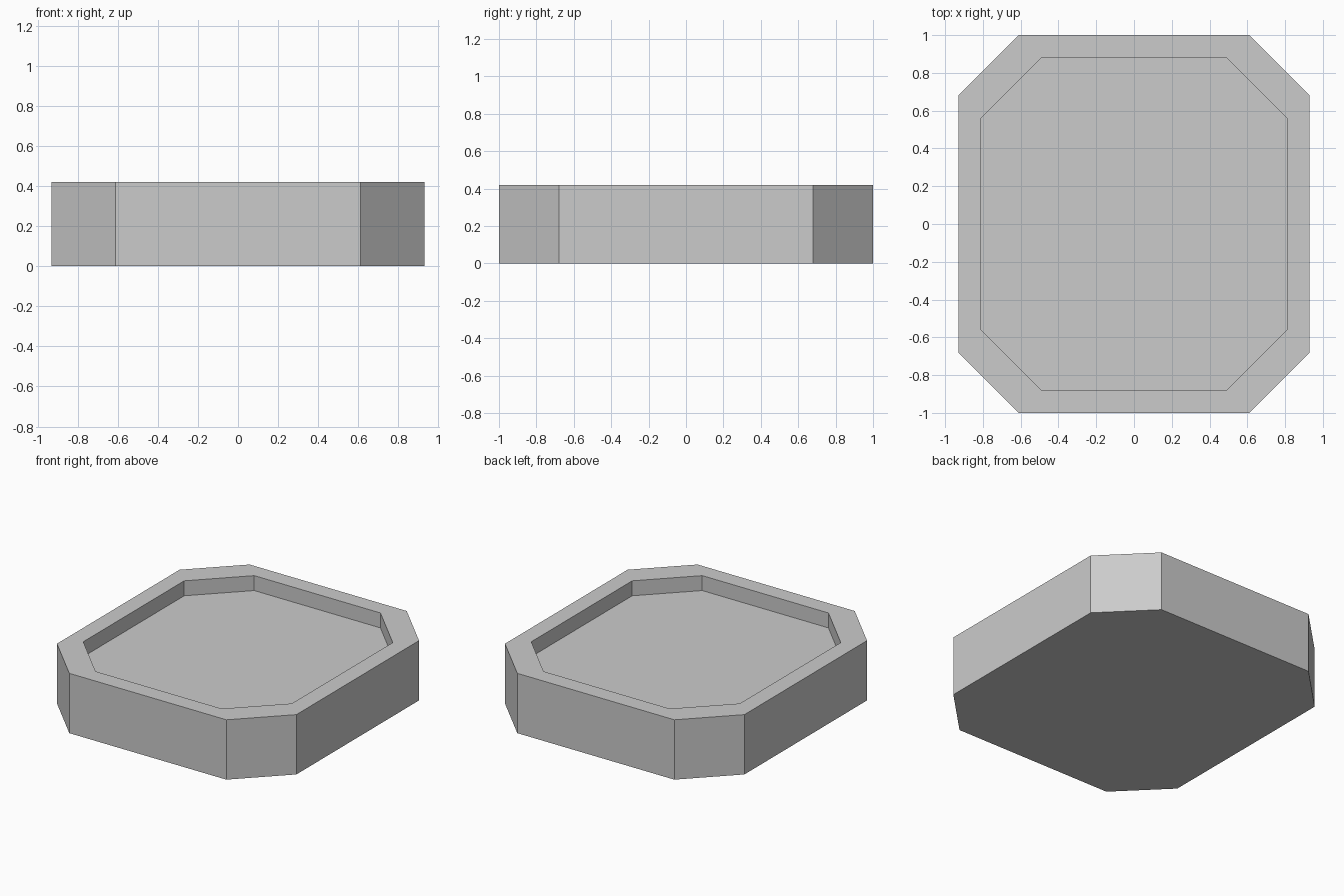
import bpy
import bmesh

cube = bpy.data.objects.get("Cube")
if cube:
    bpy.data.objects.remove(cube, do_unlink=True)

HEIGHT, RECESS, CUT = 0.42, 0.105, 0.32

grey = bpy.data.materials.new("plain grey")
grey.use_nodes = True
colour = (0.6, 0.6, 0.6, 1)
grey.diffuse_color = colour
grey.node_tree.nodes["Principled BSDF"].inputs["Base Color"].default_value = colour


def ring(bm, hx, hy, z):
    """Rectangle with chamfered corners, counter-clockwise."""
    outline = []
    for sx, sy in ((1, 1), (-1, 1), (-1, -1), (1, -1)):
        pair = [(sx * hx, sy * (hy - CUT)), (sx * (hx - CUT), sy * hy)]
        outline += pair if sx * sy > 0 else pair[::-1]
    return [bm.verts.new((x, y, z)) for x, y in outline]


# Tray: outer wall, flat rim, recess wall and recessed floor
bm = bmesh.new()
rings = [ring(bm, 0.93, 1, 0), ring(bm, 0.93, 1, HEIGHT),
         ring(bm, 0.81, 0.88, HEIGHT), ring(bm, 0.81, 0.88, HEIGHT - RECESS)]
for low, high in zip(rings, rings[1:]):
    for i in range(len(low)):
        j = (i + 1) % len(low)
        bm.faces.new((low[i], low[j], high[j], high[i]))
bm.faces.new(rings[0][::-1])
bm.faces.new(rings[-1])

mesh = bpy.data.meshes.new("octagonal_tray")
bm.to_mesh(mesh)
bm.free()
mesh.materials.append(grey)
tray = bpy.data.objects.new("octagonal_tray", mesh)
bpy.context.collection.objects.link(tray)
